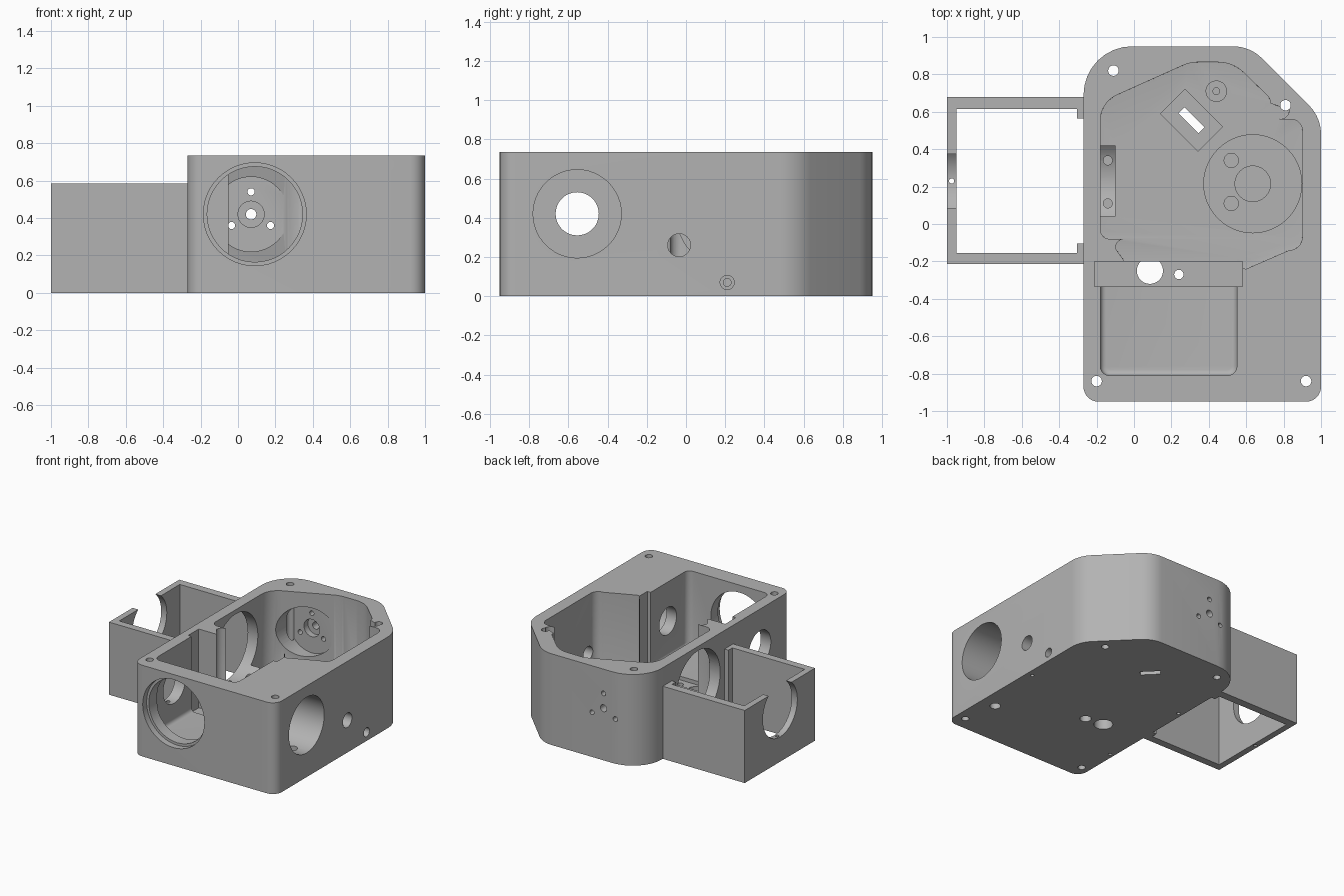
import bpy, bmesh, math
from mathutils import Vector, Matrix

old = bpy.data.objects.get("Cube")
if old:
    bpy.data.objects.remove(old, do_unlink=True)

grey = bpy.data.materials.new("plain grey")
grey.use_nodes = True
GREY = (0.45, 0.45, 0.45, 1)
grey.diffuse_color = GREY
grey.node_tree.nodes["Principled BSDF"].inputs["Base Color"].default_value = GREY


def make(name, bm):
    bmesh.ops.recalc_face_normals(bm, faces=bm.faces[:])
    mesh = bpy.data.meshes.new(name)
    bm.to_mesh(mesh)
    bm.free()
    mesh.materials.append(grey)
    ob = bpy.data.objects.new(name, mesh)
    bpy.context.collection.objects.link(ob)
    return ob


def rounded(points):
    """Outline with each (x, y, radius) corner replaced by an arc."""
    out = []
    for i, (x, y, r) in enumerate(points):
        p = Vector((x, y))
        if r == 0:
            out.append(p)
            continue
        a = (Vector(points[i - 1][:2]) - p).normalized()
        b = (Vector(points[(i + 1) % len(points)][:2]) - p).normalized()
        half = a.angle(b) / 2
        centre = p + (a + b).normalized() * (r / math.sin(half))
        start = p + a * (r / math.tan(half)) - centre
        sweep = math.pi - 2 * half
        if start.x * b.y - start.y * b.x < 0:
            sweep = -sweep
        for k in range(9):
            out.append(centre + Matrix.Rotation(sweep * k / 8, 2) @ start)
    return out


def prism(name, points, z0, z1, fillet=0):
    bm = bmesh.new()
    base = bm.faces.new([bm.verts.new((p.x, p.y, z0)) for p in rounded(points)])
    top = bmesh.ops.extrude_face_region(bm, geom=[base])["geom"]
    for v in top:
        if isinstance(v, bmesh.types.BMVert):
            v.co.z = z1
    if fillet:
        low = [e for e in bm.edges if all(v.co.z < z0 + 1e-5 for v in e.verts)]
        bmesh.ops.bevel(bm, geom=low, offset=fillet, segments=4, profile=0.5,
                        affect='EDGES', clamp_overlap=True)
    return make(name, bm)


def box(name, x0, x1, y0, y1, z0, z1):
    return prism(name, [(x0, y0, 0), (x1, y0, 0), (x1, y1, 0), (x0, y1, 0)], z0, z1)


def rod(name, start, end, r, sides=48):
    a, b = Vector(start), Vector(end)
    bm = bmesh.new()
    turn = (b - a).to_track_quat('Z', 'Y').to_matrix().to_4x4()
    bmesh.ops.create_cone(bm, cap_ends=True, segments=sides, radius1=r, radius2=r,
                          depth=(b - a).length,
                          matrix=Matrix.Translation((a + b) / 2) @ turn)
    return make(name, bm)


def combine(ob, tool, mode='DIFFERENCE'):
    mod = ob.modifiers.new("cut", 'BOOLEAN')
    mod.operation, mod.solver, mod.object = mode, 'EXACT', tool
    tool.hide_render = True
    bpy.context.view_layer.objects.active = ob
    bpy.ops.object.modifier_apply(modifier=mod.name)
    bpy.data.objects.remove(tool, do_unlink=True)


def drill(ob, start, end, r):
    combine(ob, rod("drill", start, end, r))


H, FLOOR, AXIS = 0.735, 0.13, 0.42

# Main housing block
housing = prism("housing", [(-.27, -.95, .08), (1, -.95, .08), (1, .57, .22),
                            (.62, .95, .22), (-.27, .95, .26)], 0, H)

# Rear gear cavity with neck, front cavity, and the plate slot between them
combine(housing, prism("gear_cavity", [
    (.55, -.27, 0), (.55, -.14, .05), (.9, -.14, .07), (.9, .56, .06), (.73, .56, .05),
    (.73, .67, .06), (.53, .865, .2), (.3, .865, .2), (-.18, .65, .15),
    (-.18, -.08, .05), (0, -.08, .05), (0, -.27, 0)], FLOOR, 1, .03))
combine(housing, prism("front_cavity", [
    (-.18, -.81, .05), (.55, -.81, .05), (.55, -.27, 0), (-.18, -.27, 0)], FLOOR, 1, .03))
combine(housing, box("plate_slot", -.21, .58, -.335, -.2, .1, 1))

# Pad under the side bore and a small floor boss
combine(housing, box("side_pad", -.2, -.1, .04, .42, .05, .215), 'UNION')
combine(housing, rod("floor_boss", (.44, .71, .05), (.44, .71, .2), .057), 'UNION')
drill(housing, (.44, .71, .1), (.44, .71, .3), .018)

# Front bore with a shallow step
drill(housing, (.09, -1, AXIS), (.09, -.9, AXIS), .275)
drill(housing, (.09, -1, AXIS), (.09, -.7, AXIS), .255)

# Back bearing seat with its hub and three screw holes
drill(housing, (.07, .5, AXIS), (.07, .84, AXIS), .2)
drill(housing, (.07, .5, AXIS), (.07, .89, AXIS), .07)
drill(housing, (.07, .5, AXIS), (.07, 1, AXIS), .028)
for k in range(3):
    t = math.radians(90 + 120 * k)
    x, z = .07 + .12 * math.cos(t), AXIS + .12 * math.sin(t)
    drill(housing, (x, .5, z), (x, 1, z), .019)

# Left-hand-wall bores, and the stepped bore through the solid block
drill(housing, (-.4, .23, AXIS), (-.05, .23, AXIS), .28)
drill(housing, (-.4, -.555, AXIS), (-.1, -.555, AXIS), .14)
drill(housing, (.64, -.555, AXIS), (1.1, -.555, AXIS), .225)
drill(housing, (.4, -.555, AXIS), (.8, -.555, AXIS), .11)

# Cable hole and stepped screw hole in the opposite wall
drill(housing, (.8, -.035, .26), (1.1, -.035, .26), .058)
drill(housing, (.95, .21, .07), (1.1, .21, .07), .036)
drill(housing, (.87, .21, .07), (1.1, .21, .07), .02)

# Round seat and rotated window in the floor
drill(housing, (.635, .215, .11), (.635, .215, .3), .262)
drill(housing, (.635, .215, .09), (.635, .215, .3), .095)
for y in (.11, .34):
    drill(housing, (.52, y, .06), (.52, y, .3), .038)
    drill(housing, (-.14, y, .08), (-.14, y, .3), .024)
for length, width, z0 in ((.285, .185, .09), (.15, .045, -.1)):
    window = box("window", -length / 2, length / 2, -width / 2, width / 2, z0, .3)
    window.data.transform(Matrix.Translation((.308, .555, 0))
                          @ Matrix.Rotation(-math.pi / 4, 4, 'Z'))
    combine(housing, window)

# Floor holes under the slot
drill(housing, (.085, -.25, -.1), (.085, -.25, .105), .07)
drill(housing, (.24, -.27, -.1), (.24, -.27, .2), .025)
drill(housing, (.24, -.27, -.1), (.24, -.27, .05), .042)

# Lid screw holes, and locking screw holes below the bores
for x, y in ((-.11, .82), (.81, .635), (-.2, -.84), (.92, -.84)):
    drill(housing, (x, y, -.1), (x, y, 1), .028)
for x, y, r in ((.87, -.555, .04), (.95, -.035, .014), (-.235, -.555, .014), (-.235, .23, .014)):
    drill(housing, (x, y, -.1), (x, y, .3), r)

# Open side frame: three walls and two corner tabs
X, Y0, Y1, TOP = -.26, -.215, .68, .585
frame = prism("side_frame", [
    (X, Y0, 0), (X, -.105, 0), (-.305, -.105, 0), (-.305, -.155, 0), (-.95, -.155, 0),
    (-.95, .615, 0), (-.305, .615, 0), (-.305, .565, 0), (X, .565, 0), (X, Y1, 0),
    (-1, Y1, 0), (-1, Y0, 0)], 0, TOP)
drill(frame, (-1.1, .23, AXIS), (-.9, .23, AXIS), .22)
drill(frame, (-.975, .23, -.1), (-.975, .23, .4), .014)

# Smooth curved walls, keep edges sharp
for ob in (housing, frame):
    bpy.ops.object.select_all(action='DESELECT')
    ob.select_set(True)
    bpy.context.view_layer.objects.active = ob
    bpy.ops.object.shade_smooth_by_angle(angle=math.radians(30))
